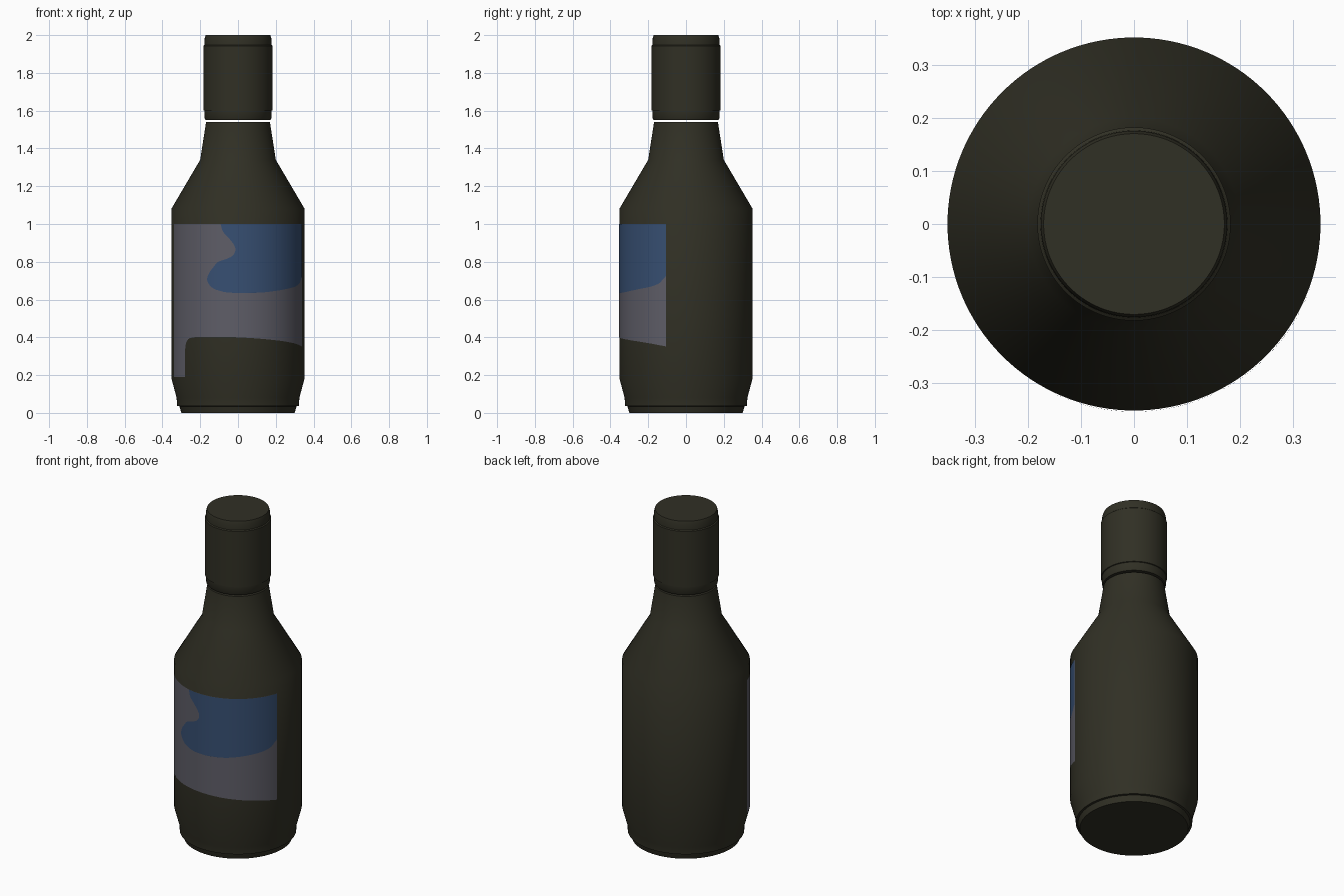
import bpy, bmesh, math

if "Cube" in bpy.data.objects:
    bpy.data.objects.remove(bpy.data.objects["Cube"])

SIDES = 128


def material(name, rgb):
    m = bpy.data.materials.new(name)
    m.diffuse_color = (*rgb, 1.0)
    m.use_nodes = True
    m.node_tree.nodes["Principled BSDF"].inputs["Base Color"].default_value = m.diffuse_color
    return m


olive = material("dark_olive", (0.030, 0.029, 0.018))
grey = material("label_grey", (0.112, 0.110, 0.136))
blue = material("label_blue", (0.038, 0.078, 0.168))


def finish(name, bm, mat, angle):
    me = bpy.data.meshes.new(name)
    bm.to_mesh(me)
    bm.free()
    me.materials.append(mat)
    ob = bpy.data.objects.new(name, me)
    bpy.context.collection.objects.link(ob)
    bpy.ops.object.select_all(action='DESELECT')
    ob.select_set(True)
    bpy.context.view_layer.objects.active = ob
    bpy.ops.object.shade_smooth_by_angle(angle=math.radians(angle))
    return ob


def lathe(name, profile, mat):
    """Closed turned solid from (radius, height) points, bottom to top."""
    bm = bmesh.new()
    rings = [[bm.verts.new((r * math.sin(2 * math.pi * i / SIDES),
                            -r * math.cos(2 * math.pi * i / SIDES), z))
              for i in range(SIDES)] for r, z in profile]
    for a, b in zip(rings, rings[1:]):
        for i in range(SIDES):
            j = (i + 1) % SIDES
            bm.faces.new((a[i], a[j], b[j], b[i]))
    bm.faces.new(rings[0][::-1])
    bm.faces.new(rings[-1])
    return finish(name, bm, mat, 40)


def interp(points, x):
    """Smoothly shaped interpolation through sorted (x, y) points."""
    if x <= points[0][0]:
        return points[0][1]
    for k in range(len(points) - 1):
        (x0, y0), (x1, y1) = points[k], points[k + 1]
        if x <= x1:
            def slope(i):
                a, b = points[max(i - 1, 0)], points[min(i + 1, len(points) - 1)]
                return (b[1] - a[1]) / (b[0] - a[0])
            h, t = x1 - x0, (x - x0) / (x1 - x0)
            return ((2*t**3 - 3*t**2 + 1) * y0 + (t**3 - 2*t**2 + t) * h * slope(k)
                    + (3*t**2 - 2*t**3) * y1 + (t**3 - t**2) * h * slope(k + 1))
    return points[-1][1]


def wrapped_sheet(name, grid, radius, mat):
    """Sheet of (angle in degrees, height) rows wrapped round the bottle."""
    bm = bmesh.new()
    rows = [[bm.verts.new((radius * math.sin(math.radians(a)),
                           -radius * math.cos(math.radians(a)), z))
             for a, z in row] for row in grid]
    for p, q in zip(rows, rows[1:]):
        for i in range(len(p) - 1):
            bm.faces.new((p[i], p[i + 1], q[i + 1], q[i]))
    return finish(name, bm, mat, 40)


# Bottle body with foot, shoulder and neck
lathe("bottle_body", [(0.300, 0.0), (0.310, 0.035), (0.322, 0.037), (0.325, 0.08),
                      (0.353, 0.185), (0.353, 1.08), (0.200, 1.34), (0.169, 1.54)], olive)

# Screw cap
lathe("cap", [(0.172, 1.551), (0.176, 1.557), (0.178, 1.60), (0.183, 1.602),
              (0.183, 1.943), (0.177, 1.948), (0.176, 1.985), (0.171, 2.0)], olive)

# Grey label: straight top, lower edge follows the curve of the printed patch
END = 72.5
lower = [(-52.5, 0.19), (-52, 0.35), (-50, 0.38), (-45, 0.397), (-30, 0.402),
         (0, 0.400), (30, 0.387), (55, 0.370), (END, 0.352)]
angles = sorted([-END + 2 * END * i / 100 for i in range(101)] + [-52.5, -52.3, -52, -51.6])


def bottom(a):
    return 0.19 if a <= -52.5 else max(0.19, interp(lower[1:], a) if a >= -52 else 0.30)


wrapped_sheet("label_paper", [[(a, bottom(a) + (1.0 - bottom(a)) * t) for a in angles]
                              for t in (0, 0.5, 1)], 0.3542, grey)

# Blue patch: wavy left edge, lower edge rising to the right
left = [(0.634, 3), (0.637, -8), (0.645, -15), (0.66, -22), (0.70, -27.3), (0.74, -25.5),
        (0.775, -21), (0.80, -17), (0.815, -10), (0.83, -5), (0.86, -2.2), (0.89, -3.5),
        (0.93, -8.5), (0.96, -13), (1.0, -15)]
right = [(0.634, 4), (0.637, 20), (0.645, 33), (0.655, 45), (0.668, 58),
         (0.685, 66), (0.705, 69.5), (0.725, END), (1.0, END)]
heights = [0.634 + 0.366 * (i / 80) ** 1.6 for i in range(81)]
patch = []
for z in heights:
    a0, a1 = interp(left, z), min(END, interp(right, z)) if z < 0.725 else END
    patch.append([(a0 + (a1 - a0) * i / 48, z) for i in range(49)])
wrapped_sheet("label_blue_patch", patch, 0.3552, blue)
